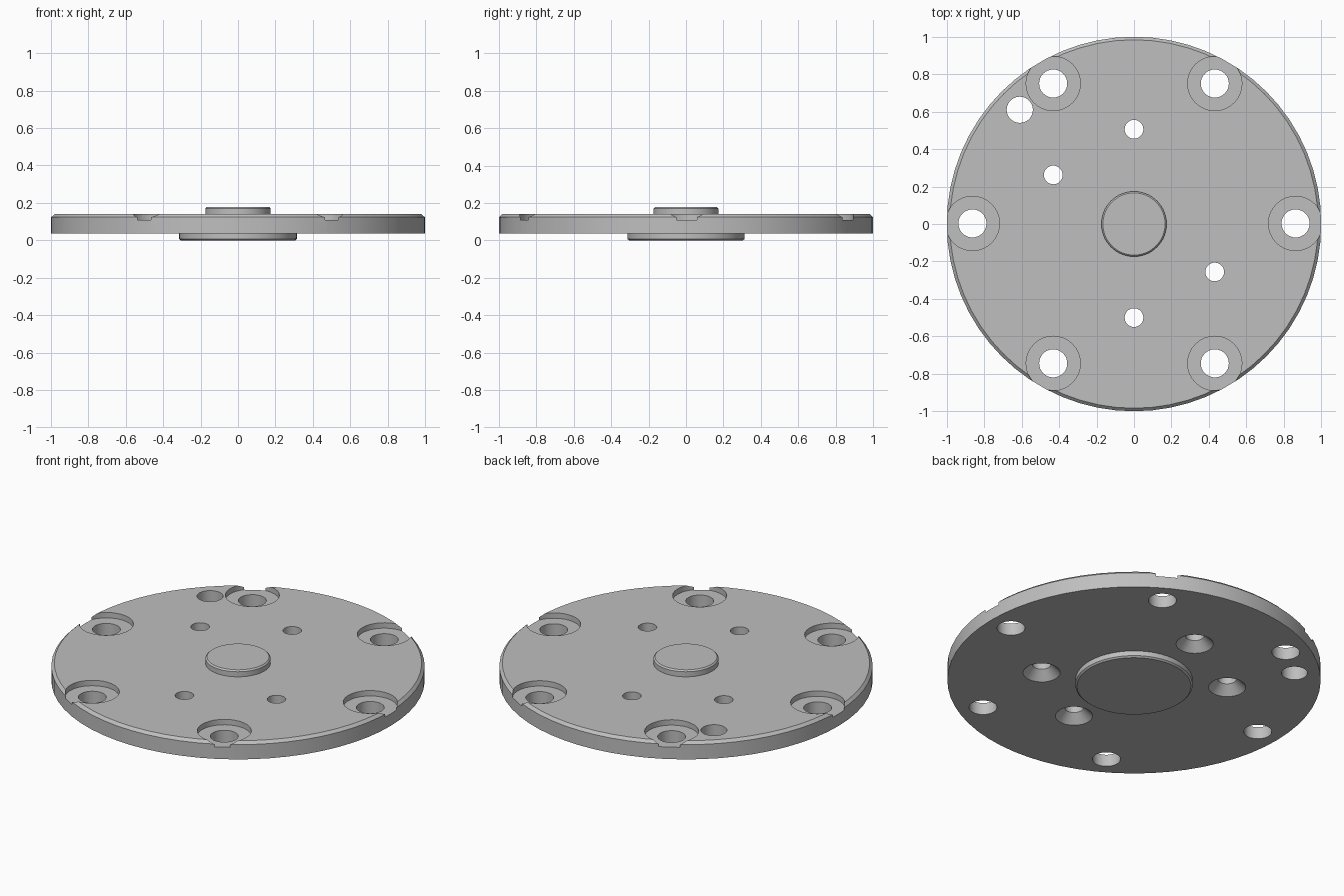
import bpy, bmesh, math

cube = bpy.data.objects.get("Cube")
if cube:
    bpy.data.objects.remove(cube, do_unlink=True)

steel = bpy.data.materials.new("plain grey metal")
steel.use_nodes = True
grey = (0.52, 0.52, 0.52, 1)
steel.diffuse_color = grey
steel.node_tree.nodes["Principled BSDF"].inputs["Base Color"].default_value = grey


def lathe(bm, profile, sides, x=0, y=0):
    """Closed solid of revolution from (radius, height) points, bottom to top."""
    rings = []
    for r, z in profile:
        rings.append([bm.verts.new((x + r * math.cos(math.tau * i / sides),
                                    y + r * math.sin(math.tau * i / sides), z))
                      for i in range(sides)])
    for low, high in zip(rings, rings[1:]):
        for i in range(sides):
            j = (i + 1) % sides
            bm.faces.new((low[i], low[j], high[j], high[i]))
    bm.faces.new(rings[0][::-1])
    bm.faces.new(rings[-1])


def make_object(name, bm):
    mesh = bpy.data.meshes.new(name)
    bmesh.ops.recalc_face_normals(bm, faces=bm.faces)
    bm.to_mesh(mesh)
    bm.free()
    mesh.materials.append(steel)
    obj = bpy.data.objects.new(name, mesh)
    bpy.context.collection.objects.link(obj)
    return obj


# Chamfered disc with a locating boss below and a small boss above
BOTTOM, TOP = 0.037, 0.14
body = bmesh.new()
lathe(body, [(0.305, 0), (0.314, 0.008), (0.314, BOTTOM), (1, BOTTOM),
             (1, TOP - 0.016), (0.984, TOP), (0.174, TOP),
             (0.174, 0.17), (0.166, 0.178)], 64)
plate = make_object("flange_plate", body)

holes = bmesh.new()
# Six counterbored bolt holes, breaking out through the rim
for k in range(6):
    a = math.radians(60 * k)
    lathe(holes, [(0.075, -0.1), (0.075, 0.108), (0.145, 0.108), (0.145, 0.3)],
          32, 0.863 * math.cos(a), 0.863 * math.sin(a) + 0.003)
# Four small screw holes, countersunk from below
for angle in (90, 149, 270, 329):
    a = math.radians(angle)
    lathe(holes, [(0.11, BOTTOM - 0.01), (0.05, BOTTOM + 0.05), (0.05, 0.3)],
          28, 0.503 * math.cos(a), 0.503 * math.sin(a) + 0.003)
# Single plain dowel hole
lathe(holes, [(0.07, -0.1), (0.07, 0.3)], 28, -0.61, 0.61)
cutter = make_object("hole_cutter", holes)
cutter.hide_render = True

# Cut all holes at once, then drop the cutter
cut = plate.modifiers.new("holes", 'BOOLEAN')
cut.operation = 'DIFFERENCE'
cut.solver = 'EXACT'
cut.object = cutter
bpy.ops.object.select_all(action='DESELECT')
plate.select_set(True)
bpy.context.view_layer.objects.active = plate
bpy.ops.object.modifier_apply(modifier=cut.name)
bpy.data.objects.remove(cutter, do_unlink=True)
bpy.ops.object.shade_smooth_by_angle(angle=math.radians(30))
